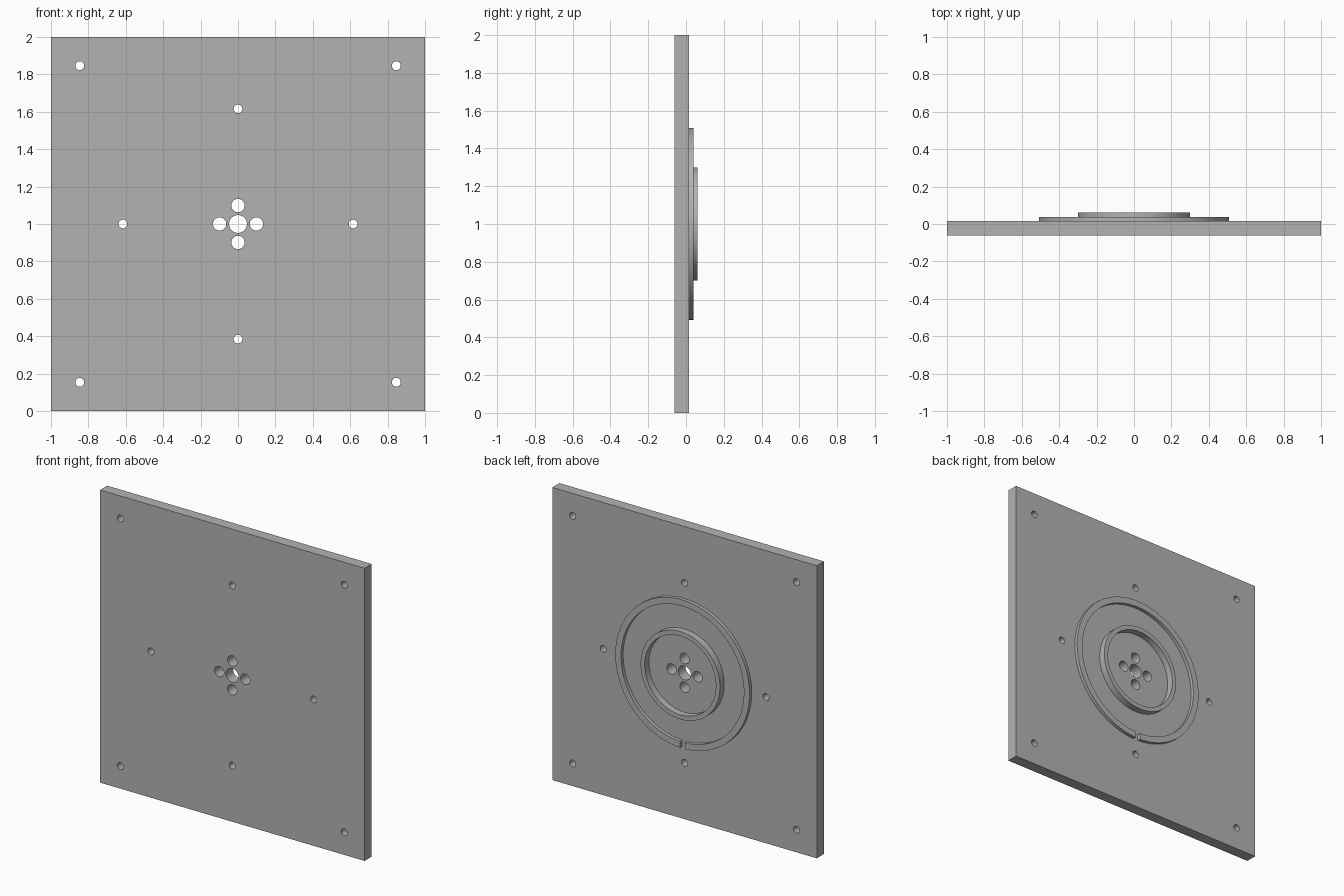
import bpy, bmesh
from math import sin, cos, pi, asin, radians

MM = 2 / 130          # plate is 130 units wide
BACK = 1.0            # back surface of the plate, in the same units

cube = bpy.data.objects.get("Cube")
if cube:
    bpy.data.objects.remove(cube)

grey = bpy.data.materials.new("mid_grey")
grey.use_nodes = True
colour = (0.45, 0.45, 0.45, 1)
grey.diffuse_color = colour
grey.node_tree.nodes["Principled BSDF"].inputs["Base Color"].default_value = colour


def arc(r, start=0.0, end=2 * pi, steps=48, cx=0, cy=0, closed=True):
    """Points on an arc; a closed circle leaves out the repeated end point."""
    count = steps if closed else steps + 1
    angles = [start + (end - start) * i / steps for i in range(count)]
    return [(cx + r * cos(a), cy + r * sin(a)) for a in angles]


def extruded(name, outlines, y0, y1):
    """Extrude a flat profile with holes along y, between y0 and y1."""
    curve = bpy.data.curves.new(name, "CURVE")
    curve.dimensions = "2D"
    curve.fill_mode = "BOTH"
    curve.extrude = (y1 - y0) / 2 * MM
    for points in outlines:
        spline = curve.splines.new("POLY")
        spline.points.add(len(points) - 1)
        for p, (x, y) in zip(spline.points, points):
            p.co = (x * MM, y * MM, 0, 1)
        spline.use_cyclic_u = True
    obj = bpy.data.objects.new(name, curve)
    bpy.context.collection.objects.link(obj)
    obj.rotation_euler.x = radians(90)
    obj.location = (0, (y0 + y1) / 2 * MM, 1)
    bpy.ops.object.select_all(action="DESELECT")
    obj.select_set(True)
    bpy.context.view_layer.objects.active = obj
    bpy.ops.object.convert(target="MESH")
    obj = bpy.context.object
    # weld caps to walls
    bm = bmesh.new()
    bm.from_mesh(obj.data)
    bmesh.ops.remove_doubles(bm, verts=bm.verts, dist=1e-5)
    bmesh.ops.recalc_face_normals(bm, faces=bm.faces)
    bm.to_mesh(obj.data)
    bm.free()
    obj.data.materials.clear()
    obj.data.materials.append(grey)
    bpy.ops.object.shade_smooth_by_angle(angle=radians(30))
    return obj


# Square plate with centre, hub, mid and corner holes
directions = [(1, 0), (0, 1), (-1, 0), (0, -1)]
corners = [(1, 1), (-1, 1), (-1, -1), (1, -1)]
outlines = [[(65 * x, 65 * y) for x, y in corners], arc(3.1)]
for spots, distance, radius in ((directions, 6.4, 2.3),
                                (directions, 40, 1.5),
                                (corners, 55, 1.5)):
    for x, y in spots:
        outlines.append(arc(radius, steps=32, cx=x * distance, cy=y * distance))
extruded("plate", outlines, -4, BACK)

# Tall closed ring around the hub
extruded("inner_ring", [arc(19.5, steps=96), arc(17.5, steps=96)], BACK, 4)

# Low outer ring with a parallel-sided gap at the bottom
R_OUT, R_IN, HALF_GAP = 33, 30.2, 1.15


def open_arc(r):
    gap = asin(HALF_GAP / r)
    return arc(r, -pi / 2 + gap, 1.5 * pi - gap, 96, closed=False)


extruded("outer_ring", [open_arc(R_OUT) + open_arc(R_IN)[::-1]], BACK, 2.5)
